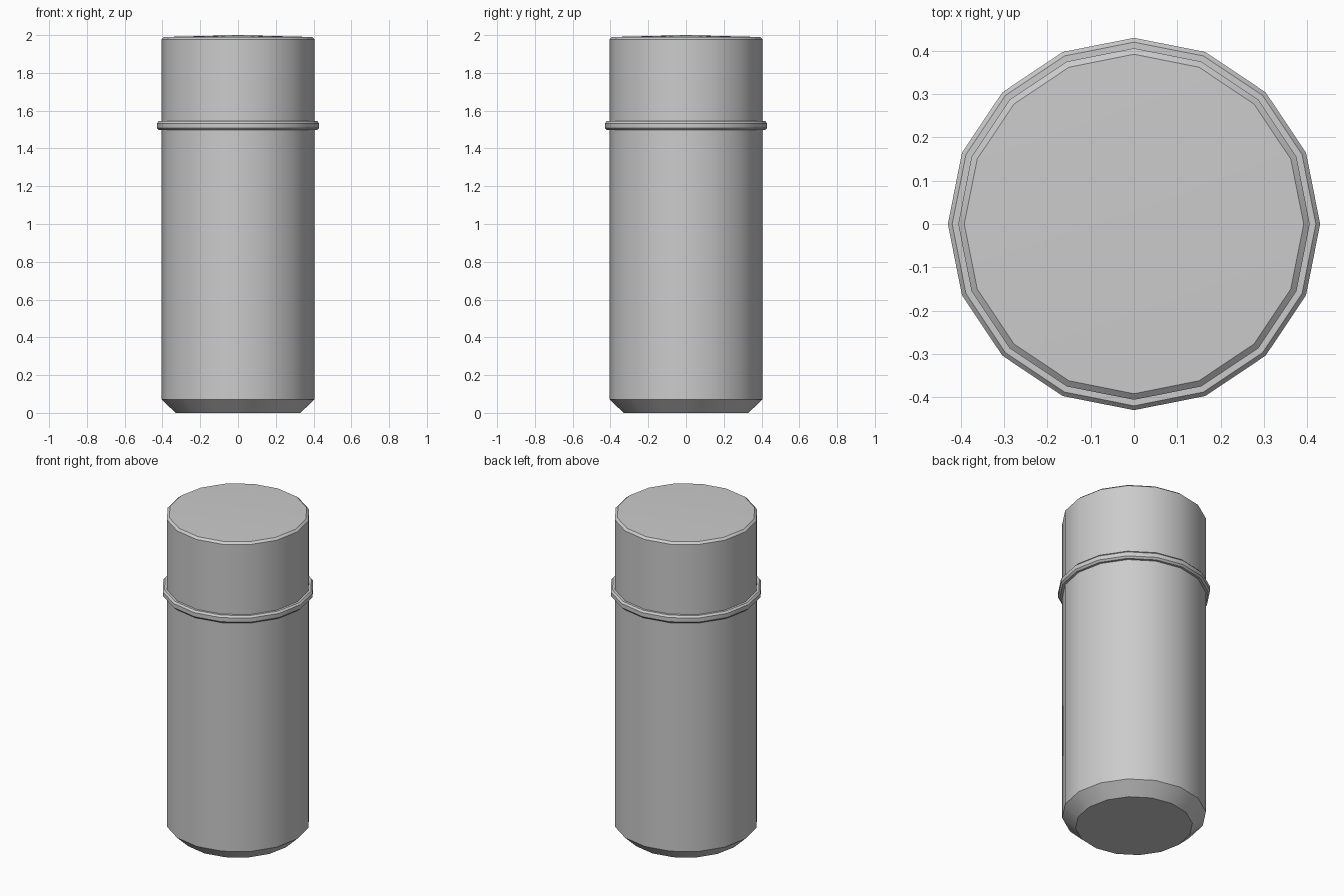
import bpy, bmesh, math

if "Cube" in bpy.data.objects:
    bpy.data.objects.remove(bpy.data.objects["Cube"])

SIDES = 16


def lathe(name, profile, closed=False):
    """Revolve (radius, z) points around z; radius 0 makes a pole."""
    bm = bmesh.new()
    rings = []
    for r, z in profile:
        if r == 0:
            rings.append([bm.verts.new((0, 0, z))] * SIDES)
        else:
            rings.append([bm.verts.new((r * math.cos(a), r * math.sin(a), z))
                          for a in (2 * math.pi * i / SIDES for i in range(SIDES))])
    pairs = list(zip(rings, rings[1:]))
    if closed:
        pairs.append((rings[-1], rings[0]))
    for low, high in pairs:
        for i in range(SIDES):
            j = (i + 1) % SIDES
            corners = [low[i], low[j], high[j], high[i]]
            bm.faces.new(list(dict.fromkeys(corners)))
    bmesh.ops.recalc_face_normals(bm, faces=bm.faces)
    mesh = bpy.data.meshes.new(name)
    bm.to_mesh(mesh)
    bm.free()
    obj = bpy.data.objects.new(name, mesh)
    bpy.context.collection.objects.link(obj)
    bpy.ops.object.select_all(action='DESELECT')
    obj.select_set(True)
    bpy.context.view_layer.objects.active = obj
    bpy.ops.object.shade_smooth_by_angle(angle=math.radians(30))
    return obj


# Main cylinder: chamfered foot, bevelled and slightly domed top
lathe("body", [(0, 0), (0.33, 0), (0.406, 0.072), (0.406, 1.978),
               (0.392, 1.99), (0, 2.0)])

# Rounded band around the upper body
lathe("band", [(0.395, 1.497), (0.42, 1.497), (0.43, 1.508), (0.43, 1.533),
               (0.42, 1.544), (0.395, 1.544)], closed=True)
